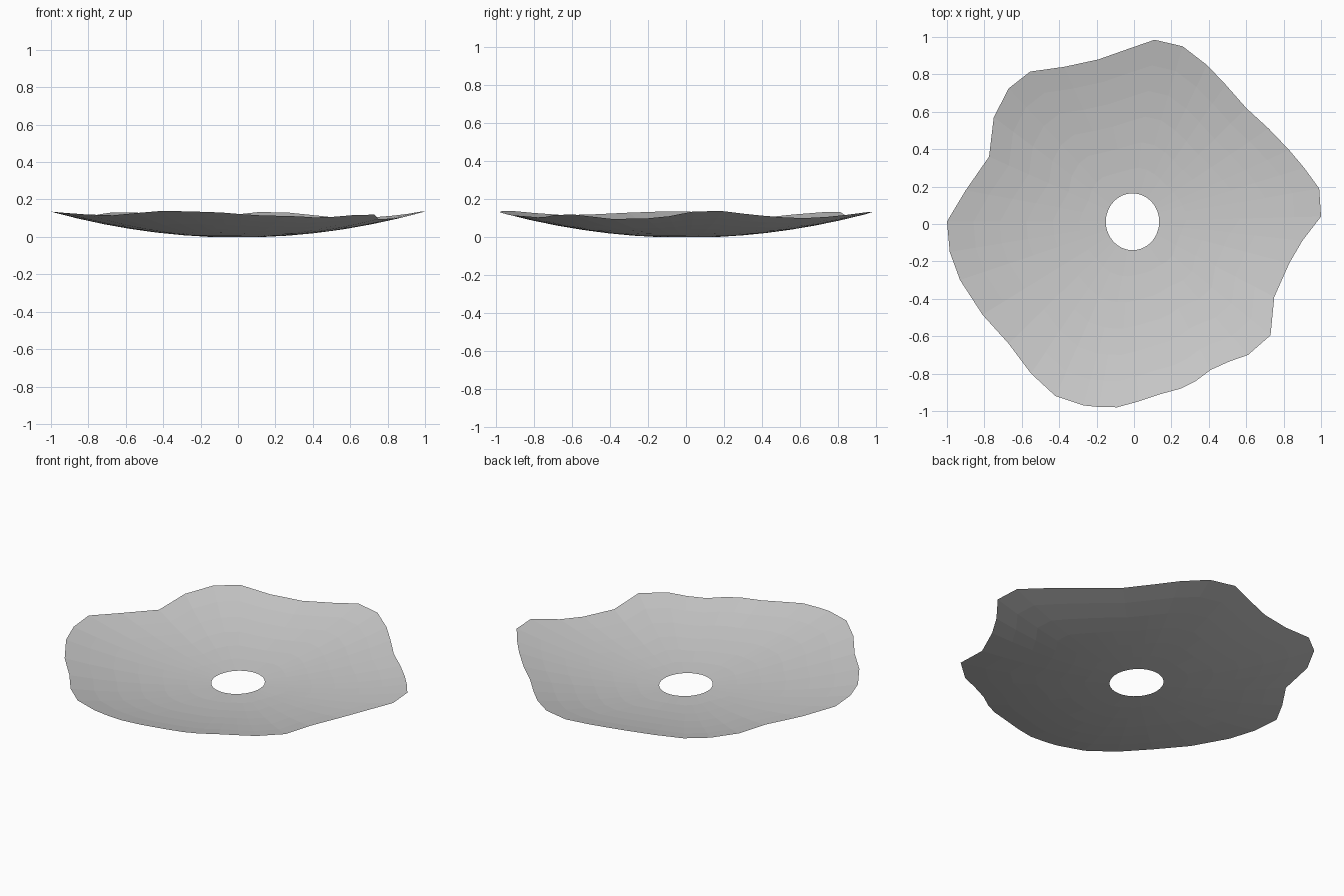
import bpy, bmesh
from math import atan2, cos, sin
from mathutils import Vector

cube = bpy.data.objects.get("Cube")
if cube:
    bpy.data.objects.remove(cube, do_unlink=True)

# Wavy outer rim, clockwise from the back
rim = [(.11, .985), (.26, .95), (.39, .85), (.49, .745), (.6, .62), (.72, .51), (.83, .395),
       (.91, .3), (.99, .19), (1, .04), (.9, -.09), (.83, -.21), (.75, -.39), (.73, -.595),
       (.61, -.7), (.51, -.735), (.41, -.78), (.33, -.84), (.25, -.88), (.14, -.91),
       (.02, -.95), (-.09, -.98), (-.19, -.978), (-.27, -.97), (-.42, -.92), (-.55, -.8),
       (-.67, -.64), (-.81, -.485), (-.93, -.3), (-.985, -.15), (-1, .013), (-.9, .18),
       (-.775, .36), (-.75, .57), (-.67, .725), (-.555, .815), (-.375, .84), (-.19, .88),
       (-.02, .94)]
RINGS = 6
hole_centre = Vector((-.008, .012))


def height(p):
    """Shallow bowl: height grows with the square of the radius."""
    return max(0, .138 * p.length_squared - .003)


# Thin bowl-shaped sheet, lofted from the central hole to the rim
bm = bmesh.new()
rings = []
for k in range(RINGS + 1):
    ring = []
    for point in rim:
        outer = Vector(point)
        a = atan2(outer.y, outer.x)
        inner = hole_centre + Vector((.143 * cos(a), .152 * sin(a)))
        p = inner.lerp(outer, k / RINGS)
        ring.append(bm.verts.new((p.x, p.y, height(p))))
    rings.append(ring)
count = len(rim)
for lower, upper in zip(rings, rings[1:]):
    for i in range(count):
        j = (i + 1) % count
        bm.faces.new((lower[i], upper[i], upper[j], lower[j]))
bm.normal_update()
for f in bm.faces:
    if f.normal.z < 0:
        f.normal_flip()
mesh = bpy.data.meshes.new("wavy_disc")
bm.to_mesh(mesh)
bm.free()
disc = bpy.data.objects.new("wavy_disc", mesh)
bpy.context.collection.objects.link(disc)

# Plain grey finish
grey = bpy.data.materials.new("light_grey")
grey.use_nodes = True
colour = (.6, .6, .6, 1)
grey.diffuse_color = colour
grey.node_tree.nodes["Principled BSDF"].inputs["Base Color"].default_value = colour
mesh.materials.append(grey)
